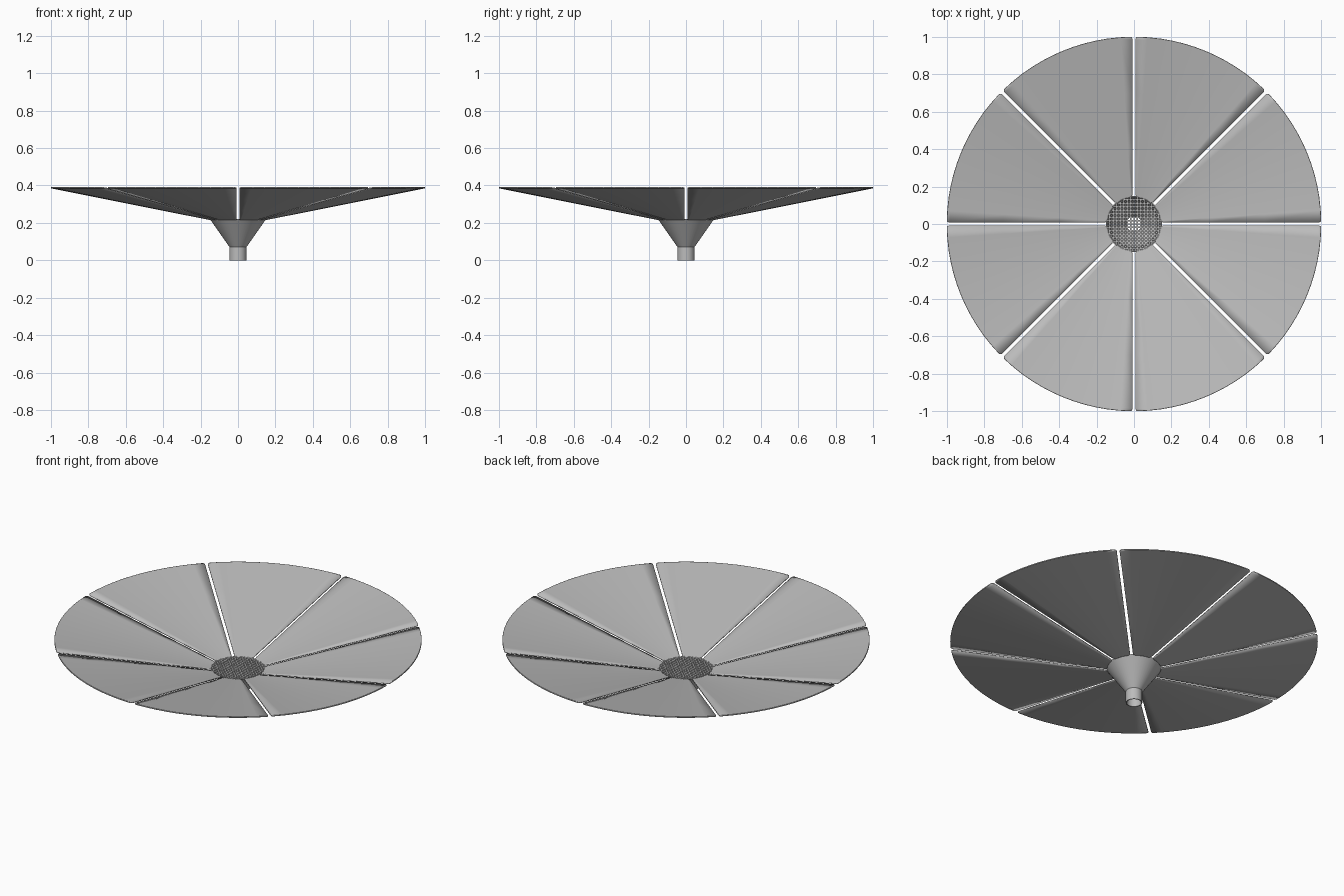
import bpy, bmesh
from math import pi, sin, cos, asin, sqrt

cube = bpy.data.objects.get("Cube")
if cube:
    bpy.data.objects.remove(cube, do_unlink=True)

metal = bpy.data.materials.new("grey metal")
metal.use_nodes = True
grey = (0.5, 0.5, 0.5, 1)
metal.diffuse_color = grey
metal.node_tree.nodes["Principled BSDF"].inputs["Base Color"].default_value = grey


def make_object(name, bm, thickness=0, offset=-1, smooth=True):
    bmesh.ops.recalc_face_normals(bm, faces=bm.faces)
    mesh = bpy.data.meshes.new(name)
    bm.to_mesh(mesh)
    bm.free()
    mesh.materials.append(metal)
    obj = bpy.data.objects.new(name, mesh)
    bpy.context.collection.objects.link(obj)
    if thickness:
        mod = obj.modifiers.new("thickness", "SOLIDIFY")
        mod.thickness = thickness
        mod.offset = offset
    if smooth:
        bpy.ops.object.select_all(action="DESELECT")
        obj.select_set(True)
        bpy.context.view_layer.objects.active = obj
        bpy.ops.object.shade_smooth_by_angle(angle=pi / 6)
    return obj


# Dish panels: eight sectors of a shallow cone with parallel slits and rounded corners
INNER, OUTER, GAP, CORNER = 0.145, 1.0, 0.008, 0.014
radii = [INNER, 0.147, 0.152, 0.159, 0.4, 0.7, 0.986, 0.993, 0.998, OUTER]
STEPS = 12


def gap_at(r):
    edge = max(0, CORNER - min(r - INNER, OUTER - r))
    return GAP + CORNER - sqrt(max(0, CORNER ** 2 - edge ** 2))


for n in range(8):
    bm = bmesh.new()
    rows = []
    for r in radii:
        half = pi / 8 - asin(gap_at(r) / r)
        row = []
        for s in range(STEPS + 1):
            a = (n + 0.5) * pi / 4 + half * (2 * s / STEPS - 1)
            row.append(bm.verts.new((r * cos(a), r * sin(a), 0.22 + (r - INNER) * 0.2)))
        rows.append(row)
    for low, high in zip(rows, rows[1:]):
        for s in range(STEPS):
            bm.faces.new((low[s], high[s], high[s + 1], low[s + 1]))
    for f in bm.faces:
        f.normal_update()
    make_object(f"dish_panel_{n + 1}", bm, 0.006)


# Funnel and outlet pipe: closed wall profiles turned about the vertical axis
def turned(name, profile, segments=48):
    bm = bmesh.new()
    verts = [bm.verts.new((r, 0, z)) for r, z in profile]
    edges = [bm.edges.new((a, b)) for a, b in zip(verts, verts[1:] + verts[:1])]
    bmesh.ops.spin(bm, geom=verts + edges, cent=(0, 0, 0), axis=(0, 0, 1),
                   angle=2 * pi, steps=segments)
    bmesh.ops.remove_doubles(bm, verts=bm.verts, dist=0.0001)
    return make_object(name, bm)


turned("funnel", [(0.045, 0.07), (0.15, 0.22), (0.144, 0.22), (0.04, 0.07)])
turned("outlet_pipe", [(0.045, 0), (0.045, 0.07), (0.04, 0.07), (0.04, 0)])

# Strainer: crossed bars trimmed to a circle
PITCH, BAR, DEPTH, REACH = 0.0185, 0.008, 0.008, 0.142
bm = bmesh.new()
for i in range(-7, 8):
    c = i * PITCH
    length = 2 * sqrt(REACH ** 2 - c ** 2)
    for along_x in (True, False):
        size = (length, BAR, DEPTH) if along_x else (BAR, length, DEPTH)
        place = (0, c, 0.217) if along_x else (c, 0, 0.2165)
        bar = bmesh.ops.create_cube(bm, size=1)["verts"]
        bmesh.ops.scale(bm, vec=size, verts=bar)
        bmesh.ops.translate(bm, vec=place, verts=bar)
make_object("strainer_mesh", bm, smooth=False)
